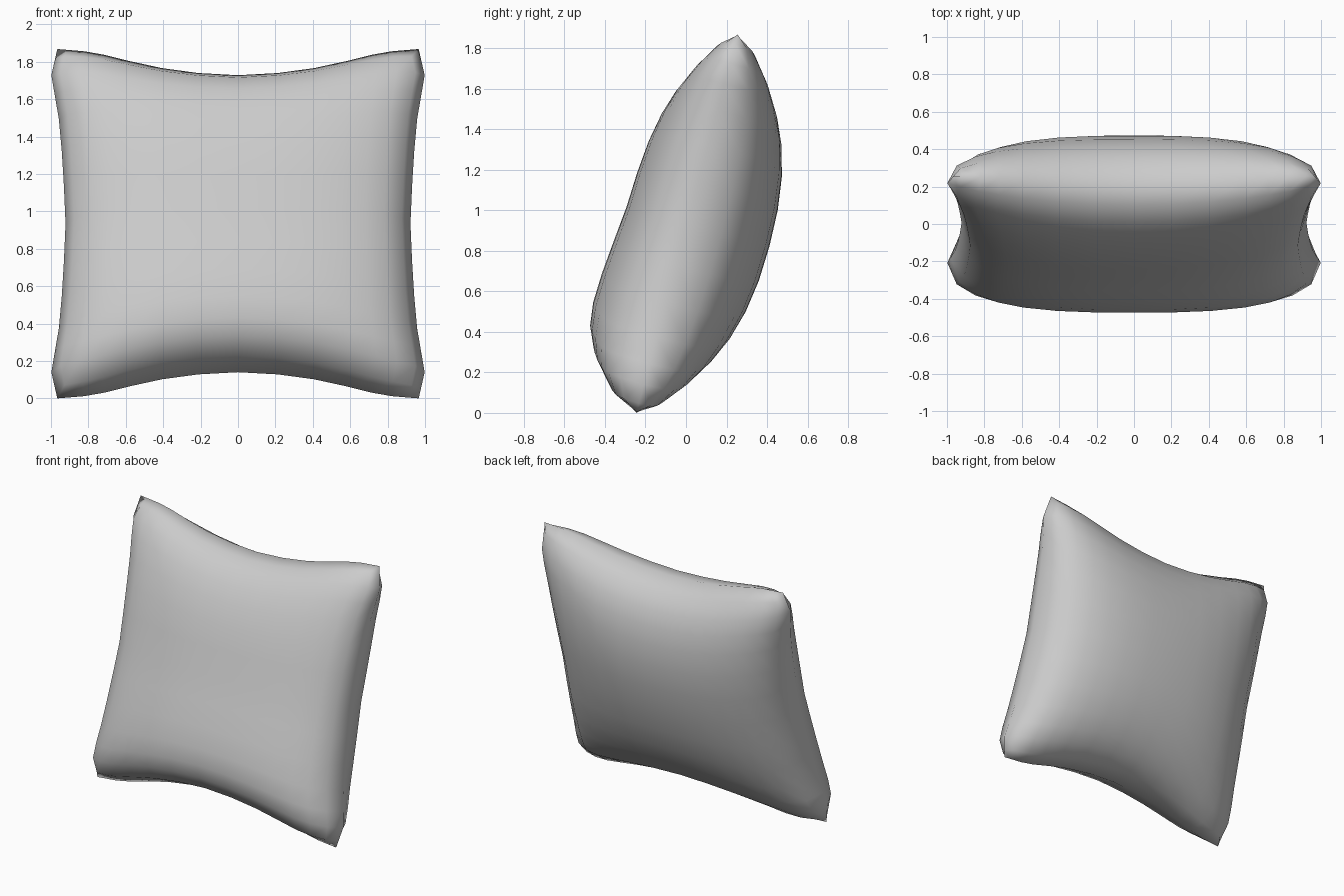
import bpy, bmesh, math
from mathutils import Matrix

if "Cube" in bpy.data.objects:
    bpy.data.objects.remove(bpy.data.objects["Cube"])

HALF = [0.22, 0.42, 0.6, 0.74, 0.85, 0.95, 1.0]
STEPS = [-v for v in reversed(HALF)] + [0.0] + HALF
TILT = math.radians(15)


def lerp(points, v):
    """Piecewise linear lookup on the absolute value of v."""
    v = abs(v)
    for (a, fa), (b, fb) in zip(points, points[1:]):
        if v <= b:
            return fa + (fb - fa) * (v - a) / (b - a)
    return points[-1][1]


# pinched outline: half width against height, half height against width
WIDTH = [(0, 0.922), (0.22, 0.931), (0.55, 0.95), (0.85, 0.998), (1, 0.966)]
HEIGHT = [(0, 0.822), (0.22, 0.834), (0.42, 0.861), (0.6, 0.9), (0.8, 0.95), (1, 0.967)]


def dome(v, power, root=0.5):
    return max(0.0, 1 - abs(v) ** power) ** root


def front_depth(s, t):
    # flatter at the top, stuffing sagging toward the bottom
    across = dome(s, 2.5, 0.42)
    if t > 0:
        return (0.31 - 0.025 * t) * dome(t, 3) * across
    return (0.31 - 0.08 * t) * dome(t, 5.5) * across


def back_depth(s, t):
    return 0.422 * dome(t, 2.3) * dome(s, 2.6, 0.42)


# pillow: two puffed sheets sharing one seam
bm = bmesh.new()
seam = {}


def sheet(depth, sign):
    n = len(STEPS)
    rows = []
    for j, t in enumerate(STEPS):
        row = []
        for i, s in enumerate(STEPS):
            edge = i in (0, n - 1) or j in (0, n - 1)
            if edge and (i, j) in seam:
                row.append(seam[i, j])
                continue
            v = bm.verts.new((s * lerp(WIDTH, t), sign * depth(s, t), t * lerp(HEIGHT, s)))
            if edge:
                seam[i, j] = v
            row.append(v)
        rows.append(row)
    for a, b in zip(rows, rows[1:]):
        for i in range(n - 1):
            bm.faces.new((a[i], a[i + 1], b[i + 1], b[i]))


sheet(front_depth, -1)
sheet(back_depth, 1)
bmesh.ops.recalc_face_normals(bm, faces=bm.faces)

# lean back, then rest on the ground and centre
bm.transform(Matrix.Rotation(-TILT, 4, 'X'))
low = min(v.co.z for v in bm.verts)
mid = (min(v.co.y for v in bm.verts) + max(v.co.y for v in bm.verts)) / 2
bm.transform(Matrix.Translation((0, -mid, -low)))

mesh = bpy.data.meshes.new("pillow")
bm.to_mesh(mesh)
bm.free()
for p in mesh.polygons:
    p.use_smooth = True
pillow = bpy.data.objects.new("pillow", mesh)
bpy.context.collection.objects.link(pillow)
